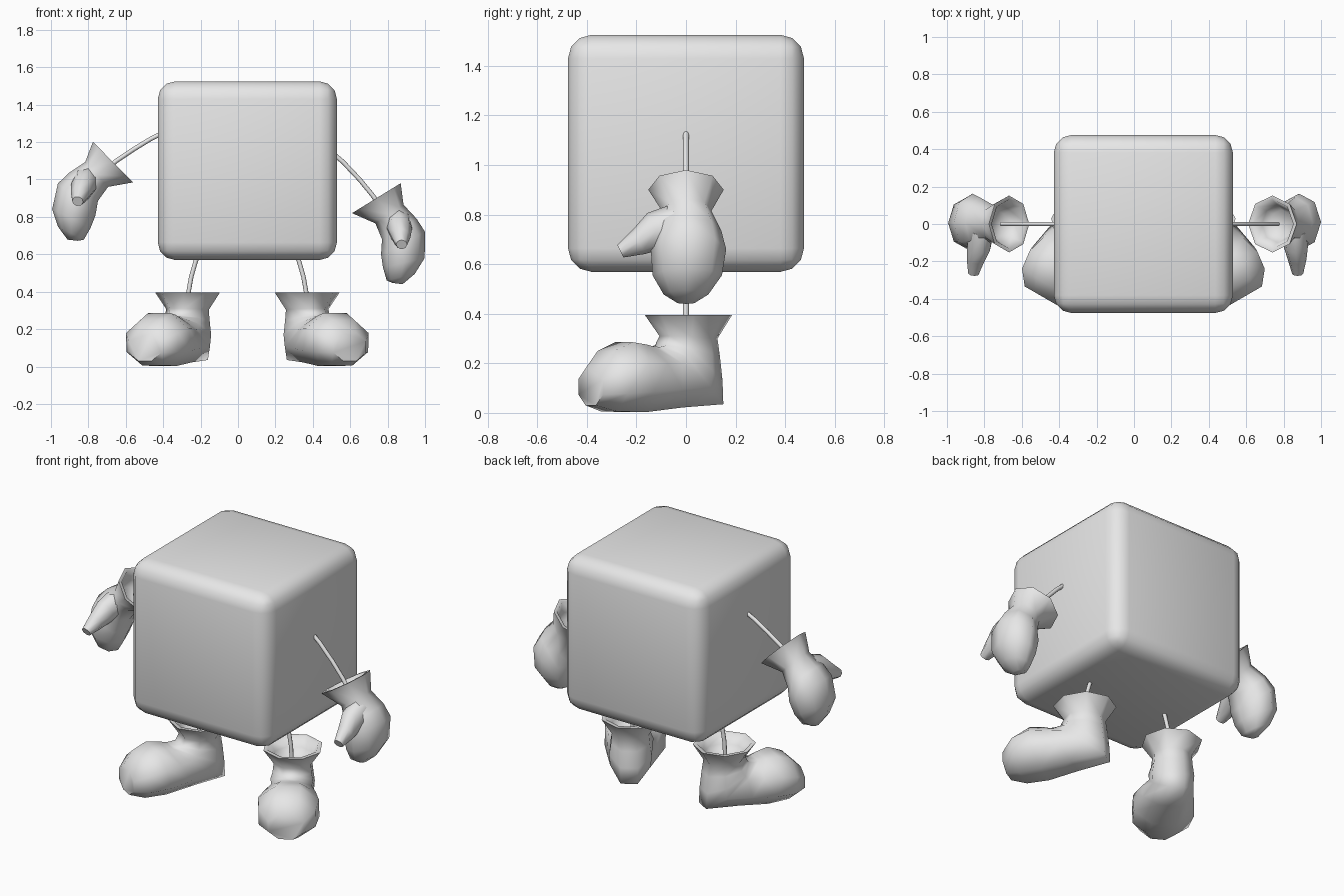
import bpy, bmesh, math
from mathutils import Vector, Matrix

if "Cube" in bpy.data.objects:
    bpy.data.objects.remove(bpy.data.objects["Cube"])

grey = bpy.data.materials.new("plain grey")
grey.diffuse_color = (0.8, 0.8, 0.8, 1)
grey.use_nodes = True
grey.node_tree.nodes["Principled BSDF"].inputs["Base Color"].default_value = grey.diffuse_color


def finish(name, bm, angle):
    bmesh.ops.recalc_face_normals(bm, faces=bm.faces)
    me = bpy.data.meshes.new(name)
    bm.to_mesh(me)
    bm.free()
    ob = bpy.data.objects.new(name, me)
    bpy.context.collection.objects.link(ob)
    me.materials.append(grey)
    bpy.ops.object.select_all(action='DESELECT')
    ob.select_set(True)
    bpy.context.view_layer.objects.active = ob
    bpy.ops.object.shade_smooth_by_angle(angle=math.radians(angle))
    return ob


def loft(bm, rings, sides=8, flat=False):
    """Skin elliptical rings; each ring is (end a, end b, sideways half-width vector)."""
    off = math.pi / sides if flat else 0
    k = 1 / math.cos(off)
    loops = []
    for a, b, side in rings:
        c, h = (a + b) / 2, (b - a) / 2
        loops.append([bm.verts.new(c + k * (h * math.cos(t) + side * math.sin(t)))
                      for t in (off + 2 * math.pi * i / sides for i in range(sides))])
    for l0, l1 in zip(loops, loops[1:]):
        for i in range(sides):
            j = (i + 1) % sides
            bm.faces.new((l0[i], l0[j], l1[j], l1[i]))
    bm.faces.new(loops[0])
    bm.faces.new(loops[-1])


def shrink(ring, f, shift=Vector()):
    a, b, s = ring
    c, h = (a + b) / 2, (b - a) / 2
    return (c - h * f + shift, c + h * f + shift, s * f)


def hollow(rings, depth):
    """Put an open bowl inside the first ring, so the cuff reads as hollow."""
    return [shrink(rings[0], 0.5, depth), shrink(rings[0], 0.66, depth * 0.6),
            shrink(rings[0], 0.86)] + rings


def wire(name, pts, r=0.012):
    """Thin bent limb in the xz plane."""
    bm = bmesh.new()
    pts = [Vector((x, 0, z)) for x, z in pts]
    rings = []
    for i, p in enumerate(pts):
        d = (pts[min(i + 1, len(pts) - 1)] - pts[max(i - 1, 0)]).normalized()
        n = Vector((-d.z, 0, d.x)) * r
        rings.append((p - n, p + n, Vector((0, r, 0))))
    loft(bm, rings)
    finish(name, bm, 60)


# Body: rounded cube
bm = bmesh.new()
bmesh.ops.create_cube(bm, size=1, matrix=Matrix.Translation((0.05, 0, 1.047))
                      @ Matrix.Diagonal((0.958, 0.952, 0.956, 1)))
bmesh.ops.bevel(bm, geom=bm.edges[:], offset=0.095, segments=3, profile=0.5, affect='EDGES')
finish("body", bm, 60)

# Boots: (back u, back z, front u, front z, half width), u runs toward the toe
BOOT = [(-.165, .395, .165, .395, .16), (-.11, .30, .11, .31, .105),
        (-.12, .23, .13, .272, .11), (-.13, .13, .16, .266, .12),
        (-.135, .035, .19, .268, .115), (.06, .022, .23, .276, .145),
        (.24, .003, .30, .285, .172), (.37, .006, .385, .25, .16),
        (.455, .03, .455, .18, .10)]
for name, sx in (("right_boot", 1), ("left_boot", -1)):
    fwd, lat = Vector((sx * 0.5, -0.866, 0)), Vector((0.866 * sx, 0.5, 0))
    base = Vector((0.05 + sx * 0.32, 0.01, 0))
    rings = [(base + fwd * u0 + Vector((0, 0, z0)), base + fwd * u1 + Vector((0, 0, z1)), lat * w)
             for u0, z0, u1, z1, w in BOOT]
    bm = bmesh.new()
    loft(bm, hollow(rings, Vector((0, 0, -0.09))), flat=True)
    finish(name, bm, 60)

# Legs
for name, s in (("right_leg", 1), ("left_leg", -1)):
    wire(name, [(0.05 + s * x, z) for x, z in
                ((.255, .62), (.277, .56), (.30, .48), (.314, .40), (.32, .29))])

# Arms
wire("right_arm", [(.50, 1.145), (.56, 1.095), (.65, 1.0), (.72, .915), (.77, .84)])
wire("left_arm", [(-.40, 1.25), (-.47, 1.215), (-.56, 1.16), (-.65, 1.10), (-.71, 1.05)])

# Gloves: (inner x, inner z, outer x, outer z, half depth, y centre)
GLOVE = [(.61, .82, .87, .98, .152, 0), (.735, .765, .885, .865, .10, .003),
         (.77, .68, .955, .79, .135, .008), (.765, .60, 1.0, .72, .152, .01),
         (.775, .53, .998, .58, .14, .005), (.795, .46, .945, .495, .09, 0),
         (.825, .447, .88, .44, .035, 0)]
# Thumb: (y, z, half width in x, half height, x centre)
THUMB = [(-.02, .75, .075, .10, .86), (-.12, .735, .065, .08, .865),
         (-.19, .69, .05, .055, .872), (-.265, .652, .03, .028, .875)]


def glove(name, place):
    rings = [(Vector((x0, y, z0)), Vector((x1, y, z1)), Vector((0, w, 0)))
             for x0, z0, x1, z1, w, y in GLOVE]
    bm = bmesh.new()
    loft(bm, hollow(rings, Vector((0.05, 0, -0.085))))
    up = Vector((0, -0.45, 0.89))
    loft(bm, [(Vector((x, y, z)) - up * h, Vector((x, y, z)) + up * h, Vector((w, 0, 0)))
              for y, z, w, h, x in THUMB])
    bmesh.ops.transform(bm, matrix=place, verts=bm.verts)
    finish(name, bm, 70)


glove("right_glove", Matrix.Identity(4))
glove("left_glove", Matrix.Translation((-0.668, 0, 1.093)) @ Matrix.Rotation(math.radians(13.5), 4, 'Y')
      @ Matrix.Diagonal((-1, 1, 1, 1)) @ Matrix.Translation((-0.74, 0, -0.90)))
